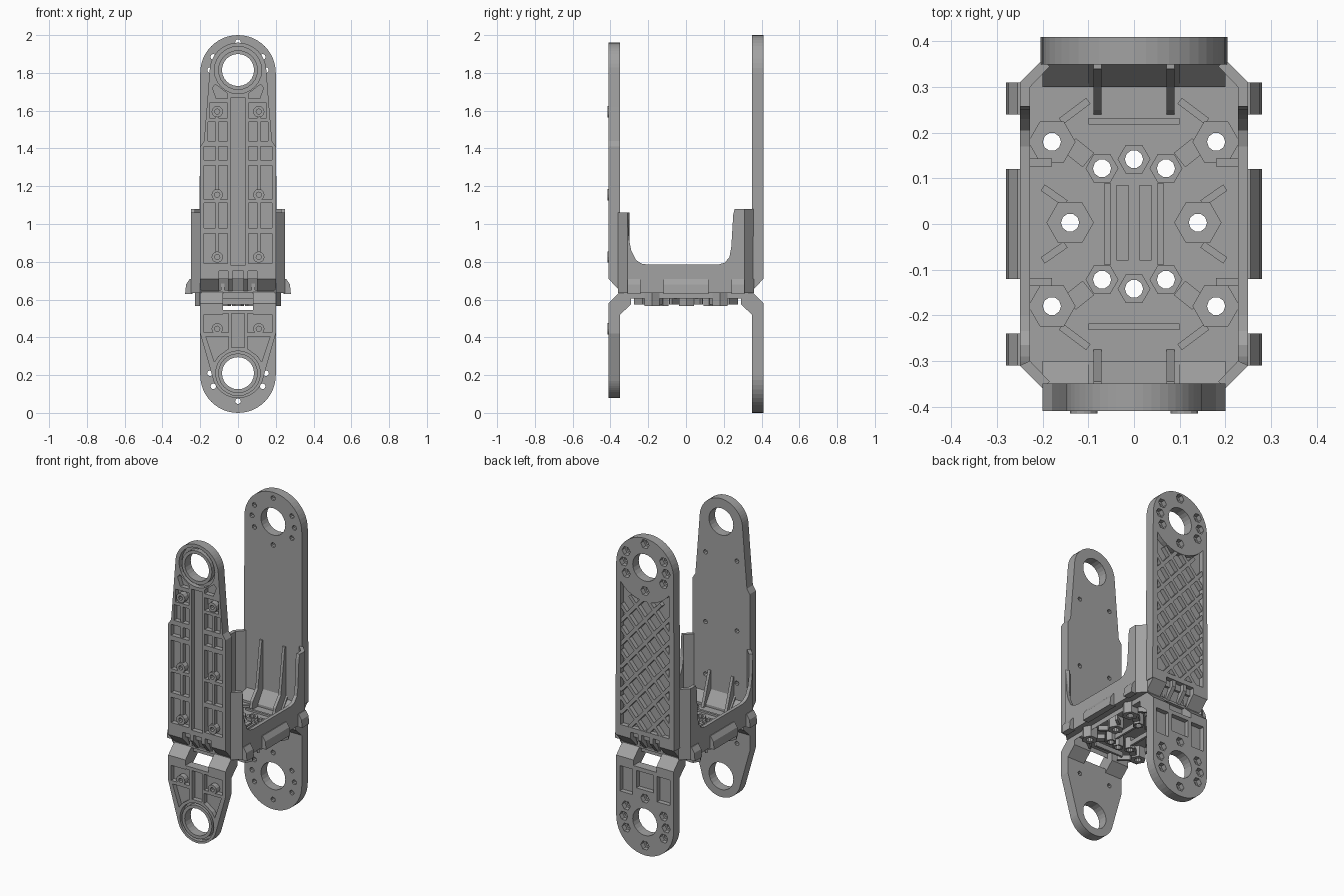
import bpy
from math import cos, sin, radians, hypot
from mathutils import Matrix, Vector

default = bpy.data.objects.get("Cube")
if default:
    bpy.data.objects.remove(default)

grey = bpy.data.materials.new("matte grey")
grey.use_nodes = True
grey.diffuse_color = (0.36, 0.36, 0.36, 1)
grey.node_tree.nodes["Principled BSDF"].inputs["Base Color"].default_value = grey.diffuse_color

# Local drawing axes for a plate facing along x, y or z
AXES = {"x": ((0, 1, 0), (0, 0, 1), (1, 0, 0)),
        "y": ((1, 0, 0), (0, 0, 1), (0, -1, 0)),
        "z": ((1, 0, 0), (0, 1, 0), (0, 0, 1))}


def plate(name, axis, low, high, outline, holes=()):
    """Extrude a flat outline with holes between two positions along an axis."""
    curve = bpy.data.curves.new(name, "CURVE")
    curve.dimensions = "2D"
    curve.fill_mode = "BOTH"
    curve.extrude = (high - low) / 2
    for contour in [outline, *holes]:
        spline = curve.splines.new("POLY")
        spline.points.add(len(contour) - 1)
        for point, (u, v) in zip(spline.points, contour):
            point.co = (u, v, 0, 1)
        spline.use_cyclic_u = True
    temp = bpy.data.objects.new(name, curve)
    bpy.context.collection.objects.link(temp)
    graph = bpy.context.evaluated_depsgraph_get()
    mesh = bpy.data.meshes.new_from_object(temp.evaluated_get(graph))
    bpy.data.objects.remove(temp)
    bpy.data.curves.remove(curve)
    frame = Matrix(AXES[axis]).transposed().to_4x4()
    frame.translation = Vector([axis == letter for letter in "xyz"]) * ((low + high) / 2)
    mesh.transform(frame)
    mesh.materials.clear()
    mesh.materials.append(grey)
    mesh.polygons.foreach_set("use_smooth", [False] * len(mesh.polygons))
    part = bpy.data.objects.new(name, mesh)
    bpy.context.collection.objects.link(part)
    return part


def arc(center, radius, start=0, end=360, steps=24):
    full = end - start == 360
    count = steps if full else steps + 1
    angles = [radians(start + (end - start) * i / steps) for i in range(count)]
    return [(center[0] + radius * cos(a), center[1] + radius * sin(a)) for a in angles]


def hexagon(center, radius):
    return arc(center, radius, steps=6)


def rect(left, right, bottom, top):
    return [(left, bottom), (right, bottom), (right, top), (left, top)]


def flip(points, side):
    return [(side * u, v) for u, v in points]


def both(points):
    return [flip(points, 1), flip(points, -1)]


def strip(name, axis, low, high, start, end, width):
    du, dv = end[0] - start[0], end[1] - start[1]
    scale = width / 2 / hypot(du, dv)
    nu, nv = -dv * scale, du * scale
    plate(name, axis, low, high, [(start[0] + nu, start[1] + nv), (end[0] + nu, end[1] + nv),
                                  (end[0] - nu, end[1] - nv), (start[0] - nu, start[1] - nv)])


INNER, WEB, OUTER = 0.35, 0.38, 0.41
UPPER_EYE, LOWER_EYE, EYE = (0, 1.815), (0, 0.21), 0.085


def arm(name, side, web_outline, web_holes, rib_outline, rib_holes):
    """An arm is a thin web on the inside with a pocketed rib layer outside."""
    for label, a, b, outline, holes in (("web", INNER, WEB, web_outline, web_holes),
                                        ("ribs", WEB, OUTER, rib_outline, rib_holes)):
        low, high = sorted((side * a, side * b))
        plate(f"{name}_{label}", "y", low, high, outline, holes)


def boss(name, center):
    plate(name, "y", -0.415, -WEB, arc(center, 0.03, steps=12), [arc(center, 0.014, steps=8)])


def ring(name, center):
    plate(name, "y", -OUTER, -WEB, arc(center, 0.105), [arc(center, EYE)])


# Front upper arm
edge = [(0.2, 0.71), (0.2, 1.41), (0.18, 1.44), (0.165, 1.62)]
crown = arc((0, 1.81), 0.15, 0, 180)
web = edge + crown + flip(edge, -1)[::-1]
foot_notch = [(-0.1, 0.71), (-0.1, 0.75), (0.1, 0.75), (0.1, 0.71)]
bands = [(0.79, 0.95, 0.18), (0.98, 1.11, 0.18), (1.13, 1.31, 0.18),
         (1.34, 1.41, 0.18), (1.44, 1.54, 0.16), (1.56, 1.64, 0.15)]
pockets = [arc(UPPER_EYE, 0.125), rect(-0.038, 0.038, 0.78, 1.67)]
for bottom, top, reach in bands:
    pockets += both(rect(0.055, reach, bottom, top))
pockets += both([(0.055, 1.665), (0.115, 1.665), (0.135, 1.72), (0.12, 1.74), (0.055, 1.69)])
boss_spots = [(side * 0.11, z) for side in (1, -1) for z in (0.825, 1.155, 1.595)]
arm("front_upper_arm", -1, web,
    [arc(UPPER_EYE, EYE)] + [arc(spot, 0.014, steps=8) for spot in boss_spots],
    web + foot_notch, pockets)
ring("front_upper_ring", UPPER_EYE)
for spot in boss_spots:
    boss("front_upper_boss", spot)
for side in (1, -1):
    for low, high in ((0.85, 1.13), (1.18, 1.57)):
        strip("front_upper_stringer", "y", -0.405, -WEB, (side * 0.11, low), (side * 0.11, high), 0.016)


# Back arms share a ring of countersunk fixings around the eye
def fixings(center, shape, radius):
    spots = arc(center, 0.148, steps=360)
    return [shape(spots[angle], radius) for angle in (0, 28, 90, 152, 180, 208, 270, 332)]


def small_hole(center, radius):
    return arc(center, radius, steps=10)


# Back upper arm with diagonal lattice
web = [(0.205, 0.71)] + arc((0, 1.8), 0.2, 0, 180) + [(-0.205, 0.71)]
panel = [(-0.17, 0.78), (0.17, 0.78)] + arc(UPPER_EYE, 0.215, 322, 218, 12)
arm("back_upper_arm", 1, web, [arc(UPPER_EYE, EYE)] + fixings(UPPER_EYE, small_hole, 0.015),
    web + foot_notch, [arc(UPPER_EYE, EYE), panel] + fixings(UPPER_EYE, hexagon, 0.029))
half, floor_z, top_z, slope = 0.172, 0.775, 1.61, 1.15
for side in (1, -1):
    for step in range(7):
        mid = 0.76 + step * 0.145
        lo = max(-half, (floor_z - mid) / slope)
        hi = min(half, (top_z - mid) / slope)
        if hi > lo:
            strip("lattice_rib", "y", WEB, 0.408, (side * lo, mid + slope * lo),
                  (side * hi, mid + slope * hi), 0.022)

# Front lower arm
tip = arc((0, 0.215), 0.137, 200, 340)
web = [(0.2, 0.545), (0.2, 0.42), *tip[::-1], (-0.2, 0.42), (-0.2, 0.545)]
lower_pocket = [(0.05, 0.405), (0.17, 0.405), (0.125, 0.27), (0.105, 0.3), (0.05, 0.34)]
upper_pocket = rect(0.05, 0.18, 0.425, 0.525)
boss_spots = [(0.11, 0.445), (-0.11, 0.445)]
arm("front_lower_arm", -1, web,
    [arc(LOWER_EYE, EYE)] + [arc(spot, 0.014, steps=8) for spot in boss_spots], web,
    [arc(LOWER_EYE, 0.118), rect(-0.035, 0.035, 0.345, 0.525)]
    + both(lower_pocket) + both(upper_pocket))
ring("front_lower_ring", LOWER_EYE)
for spot in boss_spots:
    boss("front_lower_boss", spot)

# Back lower arm
web = [(0.2, 0.545)] + arc((0, 0.2), 0.2, 360, 180) + [(-0.2, 0.545)]
arm("back_lower_arm", 1, web, [arc(LOWER_EYE, EYE)] + fixings(LOWER_EYE, small_hole, 0.015), web,
    [arc(LOWER_EYE, EYE), rect(-0.06, 0.06, 0.41, 0.52)] + both(rect(0.085, 0.175, 0.36, 0.52))
    + fixings(LOWER_EYE, hexagon, 0.029))

# Folded corners joining the arms to the two floors
upper_fold = [(0.41, 0.71), (0.35, 0.645), (0.3, 0.64), (0.3, 0.665), (0.35, 0.72), (0.41, 0.72)]
recess_fold = [(0.37, 0.72), (0.335, 0.64), (0.3, 0.64), (0.3, 0.665), (0.35, 0.74), (0.37, 0.74)]
recess_rib = [(0.405, 0.75), (0.405, 0.71), (0.35, 0.645), (0.33, 0.65), (0.37, 0.75)]
lower_fold = [(0.41, 0.58), (0.35, 0.64), (0.29, 0.64), (0.29, 0.575), (0.35, 0.52), (0.41, 0.52)]
for side in (1, -1):
    for left, right in ((-0.2, -0.1), (0.1, 0.2)):
        plate("upper_fold", "x", left, right, flip(upper_fold, side))
    for left, right in ((-0.2, -0.08), (0.08, 0.2)):
        plate("lower_fold", "x", left, right, flip(lower_fold, side))
    plate("recess_fold", "x", -0.1, 0.1, flip(recess_fold, side))
    for x in (-0.04, 0.04):
        plate("recess_rib", "x", x - 0.012, x + 0.012, flip(recess_rib, side))

# Floors pierced by the bolt pattern
bolts = [(x * 0.18, y * 0.18, 0.052) for x in (1, -1) for y in (1, -1)]
bolts += [(x * 0.07, y * 0.122, 0.036) for x in (1, -1) for y in (1, -1)]
bolts += [(x * 0.14, 0.003, 0.052) for x in (1, -1)]
bolts += [(0, y * 0.142, 0.036) for y in (1, -1)]
bores = [arc((x, y), 0.02, steps=10) for x, y, size in bolts]
corner = [(0.235, 0.31), (0.195, 0.35)]
octagon = corner + [(-x, y) for x, y in corner[::-1]]
octagon += [(-x, -y) for x, y in octagon]
plate("upper_floor", "z", 0.635, 0.65, octagon, bores)
plate("lower_floor", "z", 0.605, 0.635, rect(-0.2, 0.2, -0.33, 0.33), bores)
for x, y, size in bolts:
    bore = [arc((x, y), 0.02, steps=10)]
    plate("floor_bolt_seat", "z", 0.65, 0.668, hexagon((x, y), size), bore)
    plate("underside_bolt_tube", "z", 0.565, 0.635, hexagon((x, y), size * 0.9), bore)

# Floor ribs above and below
for name, low, high in (("floor_rib", 0.65, 0.662), ("underside_rib", 0.575, 0.605)):
    for sx in (1, -1):
        for sy in (1, -1):
            strip(name, "z", low, high, (sx * 0.14, sy * 0.172), (sx * 0.1, sy * 0.14), 0.04)
            strip(name, "z", low, high, (sx * 0.16, sy * 0.225), (sx * 0.1, sy * 0.27), 0.016)
            strip(name, "z", low, high, (sx * 0.15, sy * 0.045), (sx * 0.2, sy * 0.08), 0.016)
        strip(name, "z", low, high, (sx * 0.058, -0.09), (sx * 0.058, 0.09), 0.014)
    for sy in (1, -1):
        strip(name, "z", low, high, (-0.1, sy * 0.225), (0.1, sy * 0.225), 0.014)
for x in (-0.025, 0.025):
    strip("floor_center_strip", "z", 0.65, 0.662, (x, -0.08), (x, 0.085), 0.026)

# Side walls with a swept cut-out, raised corners and outer tabs
swoop = [(-0.31, 0.635), (-0.31, 1.05), (-0.302, 0.92), (-0.29, 0.86), (-0.265, 0.81),
         (-0.235, 0.79), (-0.2, 0.785), (0.17, 0.785), (0.205, 0.795), (0.23, 0.825),
         (0.24, 0.88), (0.25, 1.05), (0.258, 1.08), (0.31, 1.08), (0.31, 0.635)]
tab_section = [(0.24, 0.63), (0.28, 0.63), (0.275, 0.68), (0.255, 0.71), (0.24, 0.71)]
for side in (1, -1):
    low, high = sorted((side * 0.228, side * 0.25))
    plate("side_wall", "x", low, high, swoop)
    for end, top in ((1, 1.08), (-1, 1.06)):
        post = [(0.25, 0.31), (0.2, 0.36), (0.185, 0.345), (0.228, 0.3)]
        plate("corner_wall", "z", 0.635, top, [(side * x, end * y) for x, y in post])
    for start, end in ((-0.31, -0.24), (-0.12, 0.12), (0.24, 0.31)):
        plate("side_tab", "y", start, end, flip(tab_section, side))
    for y in (-0.127, 0.135):
        strip("wall_buttress", "z", 0.65, 0.7, (side * 0.18, y), (side * 0.235, y), 0.018)

# Gussets bracing the upper arms
back_gusset = [(0.355, 0.65), (0.24, 0.65), (0.25, 0.7), (0.3, 0.76), (0.34, 1.05), (0.355, 1.05)]
front_gusset = [(-0.355, 0.65), (-0.275, 0.65), (-0.3, 0.72), (-0.345, 0.86), (-0.355, 0.86)]
for x in (-0.08, 0.08):
    plate("back_gusset", "x", x - 0.009, x + 0.009, back_gusset)
    plate("front_gusset", "x", x - 0.009, x + 0.009, front_gusset)
